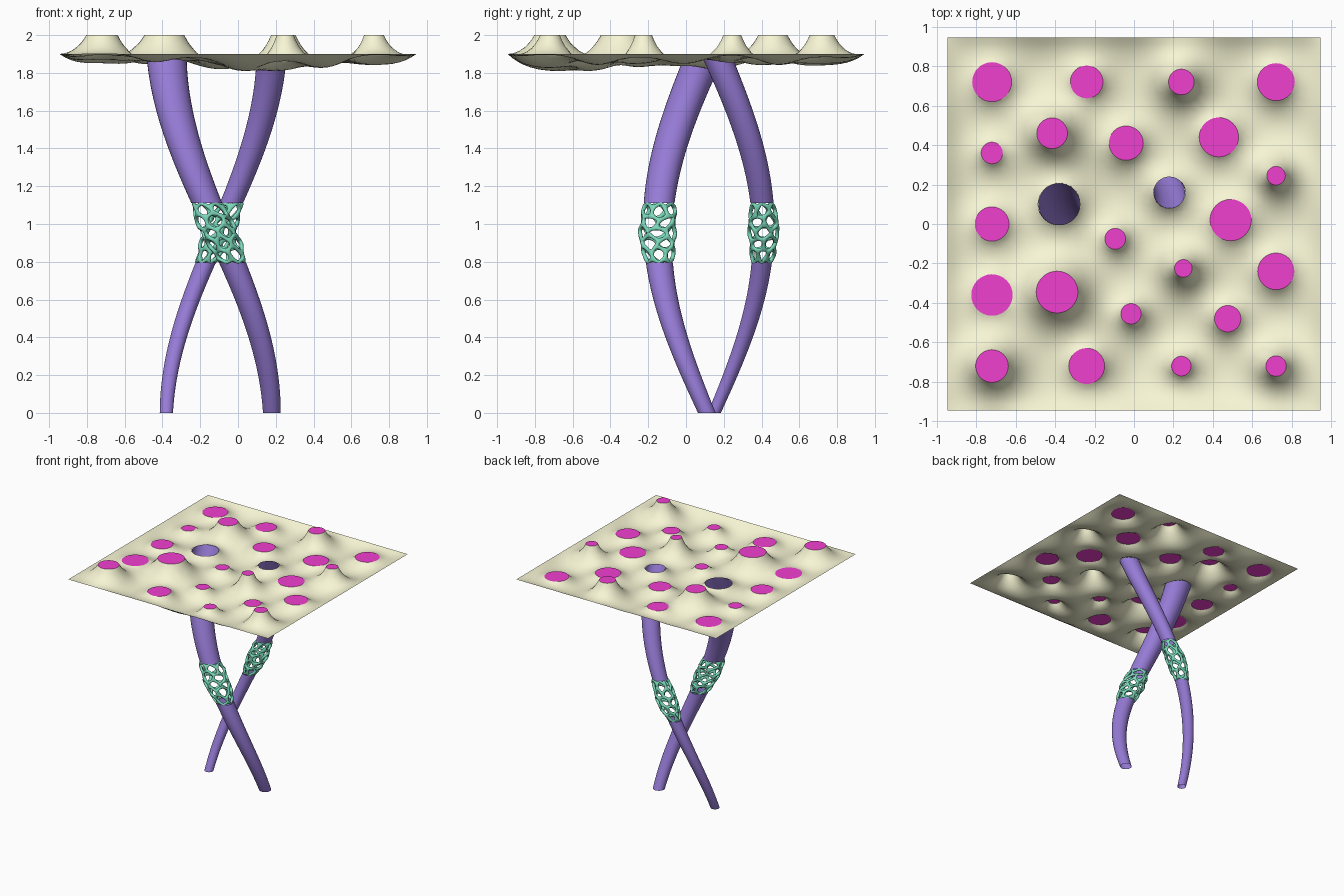
import bpy, bmesh, math, random
from mathutils import Vector
from mathutils.geometry import delaunay_2d_cdt

if "Cube" in bpy.data.objects:
    bpy.data.objects.remove(bpy.data.objects["Cube"])

random.seed(4)
HALF, EDGE_Z, PEAK_Z, SAG_Z = 0.945, 1.9, 2.0, 1.81
SEG = 32


def material(name, rgb):
    m = bpy.data.materials.new(name)
    m.diffuse_color = (*rgb, 1)
    m.use_nodes = True
    m.node_tree.nodes["Principled BSDF"].inputs["Base Color"].default_value = m.diffuse_color
    return m


YELLOW = material("pale_yellow", (0.93, 0.92, 0.66))
MAGENTA = material("magenta", (0.88, 0.05, 0.63))
PURPLE = material("purple", (0.31, 0.20, 0.68))
GREEN = material("green", (0.20, 0.70, 0.50))


def add_object(name, bm, mat, smooth=True):
    me = bpy.data.meshes.new(name)
    for f in bm.faces:
        f.smooth = smooth
    bm.to_mesh(me)
    bm.free()
    me.materials.append(mat)
    ob = bpy.data.objects.new(name, me)
    bpy.context.collection.objects.link(ob)
    return ob


# Discs held level with the sheet edge, and discs pushed up into peaks (x, y, radius)
LEVEL = [(-.72, .72, .10), (-.24, .72, .083), (.72, .72, .095), (-.72, .36, .055),
         (-.04, .41, .087), (.43, .44, .10), (-.72, 0, .087), (-.095, -.075, .053),
         (.49, .02, .105), (-.72, -.36, .105), (.72, -.24, .093), (-.015, -.455, .052),
         (.475, -.48, .067), (-.24, -.72, .091), (.24, -.72, .05)]
RAISED = [(.24, .72, .065), (-.415, .46, .078), (.72, .245, .047), (-.39, -.345, .106),
          (.25, -.225, .045), (-.72, -.72, .083), (.72, -.72, .052)]
COLUMN_TOPS = [(-.38, .10, .106), (.18, .16, .08)]
rings = [(c, EDGE_Z) for c in LEVEL + COLUMN_TOPS] + [(c, PEAK_Z) for c in RAISED]


def circle(x, y, r):
    return [Vector((x + r * math.cos(2 * math.pi * i / SEG),
                    y + r * math.sin(2 * math.pi * i / SEG))) for i in range(SEG)]


# Sheet: triangulate the square around all the rings
pts, fixed, cons = [], [], []
for c, z in rings:
    b = len(pts)
    pts += circle(*c)
    fixed += [z] * SEG
    cons += [(b + i, b + (i + 1) % SEG) for i in range(SEG)]
    for k in (0.012, 0.028):                      # finer bands next to each ring
        pts += circle(c[0], c[1], c[2] + k)
        fixed += [None] * SEG
N = 60
for i in range(N + 1):
    for j in range(N + 1):
        p = Vector((-HALF + 2 * HALF * i / N, -HALF + 2 * HALF * j / N))
        edge = i in (0, N) or j in (0, N)
        if edge or all(math.hypot(p.x - c[0], p.y - c[1]) > c[2] + .04 for c, _ in rings):
            pts.append(p)
            fixed.append(EDGE_Z if edge else None)
vo, _, tris, orig, _, _ = delaunay_2d_cdt(pts, cons, [], 0, 1e-6)
fix = [next((fixed[k] for k in o if fixed[k] is not None), None) for o in orig]


def in_ring(t):
    m = (vo[t[0]] + vo[t[1]] + vo[t[2]]) / 3
    return any(math.hypot(m.x - c[0], m.y - c[1]) < c[2] * .995 for c, _ in rings)


tris = [t for t in tris if not in_ring(t)]

# Sheet: relax as a pinned membrane sagging under its own weight
nbr = [{} for _ in vo]
area = [0.0] * len(vo)
for t in tris:
    for k in range(3):
        a, b, c = t[k], t[(k + 1) % 3], t[(k + 2) % 3]
        u, v = vo[a] - vo[c], vo[b] - vo[c]
        cr = abs(u.x * v.y - u.y * v.x)
        w = .5 * u.dot(v) / max(cr, 1e-9)
        nbr[a][b] = nbr[a].get(b, 0) + w
        nbr[b][a] = nbr[b].get(a, 0) + w
        area[a] += cr / 6
h = [EDGE_Z if f is None else f for f in fix]
s = [0.0] * len(vo)
free = [(i, list(nbr[i].items()), sum(nbr[i].values())) for i in range(len(vo))
        if fix[i] is None and sum(nbr[i].values()) > 1e-6]
for _ in range(160):
    for i, ns, tot in free:
        a = b = 0.0
        for j, w in ns:
            a += w * h[j]
            b += w * s[j]
        h[i] += 1.6 * (a / tot - h[i])
        s[i] += 1.6 * ((b + area[i]) / tot - s[i])
load = min((h[i] - SAG_Z) / s[i] for i, _, _ in free if s[i] > 1e-6)
bm = bmesh.new()
vs = [bm.verts.new((p.x, p.y, h[i] - load * s[i])) for i, p in enumerate(vo)]
for t in tris:
    bm.faces.new([vs[k] for k in t])
bmesh.ops.delete(bm, geom=[v for v in bm.verts if not v.link_faces], context='VERTS')
bmesh.ops.recalc_face_normals(bm, faces=bm.faces)
if sum(f.normal.z for f in bm.faces) < 0:
    bmesh.ops.reverse_faces(bm, faces=bm.faces)
add_object("canopy_sheet", bm, YELLOW)

# Flat discs closing the rings
bm = bmesh.new()
for group, z in ((LEVEL, EDGE_Z), (RAISED, PEAK_Z)):
    for c in group:
        bm.faces.new([bm.verts.new((p.x, p.y, z)) for p in circle(*c)])
add_object("canopy_discs", bm, MAGENTA, False)


# Columns: two tapering tubes making half a turn around each other
def centre(z, side):
    a = .07 + z / EDGE_Z * (math.pi - .17)
    return -.10 + side * .28 * math.cos(a), .13 - side * .28 * math.sin(a)


def tube(name, side, r0, r1, z0, z1, steps=24):
    bm = bmesh.new()
    prev = None
    for k in range(steps + 1):
        z = z0 + (z1 - z0) * k / steps
        x, y = centre(z, side)
        ring = [bm.verts.new((p.x, p.y, z)) for p in circle(x, y, r0 + (r1 - r0) * z / EDGE_Z)]
        if prev:
            for i in range(SEG):
                j = (i + 1) % SEG
                bm.faces.new((prev[i], prev[j], ring[j], ring[i]))
        prev = ring
    add_object(name, bm, PURPLE)


# Lattice sleeve: irregular honeycomb of thin struts bulging round the gap
def lattice(name, side, r0, r1, z0, z1, cells=6, rows=6):
    bm = bmesh.new()
    skin = bm.verts.layers.skin.verify()
    n, grid = 2 * cells, {}
    dz = (z1 - z0) / (rows - .6)
    for j in range(rows):
        for i in range(n):
            end = j in (0, rows - 1)
            t = (j + .2 + (.2 if (i + j) % 2 else -.2) - .0) * dz
            t += 0 if end else random.uniform(-.22, .22) * dz
            z = min(max(z0 + t, z0), z1)
            a = 2 * math.pi * (i + random.uniform(-.3, .3)) / n
            x, y = centre(z, side)
            r = r0 + (r1 - r0) * z / EDGE_Z - .008
            r += .026 * math.sin(math.pi * (z - z0) / (z1 - z0)) ** .7 + random.uniform(-.004, .004)
            v = bm.verts.new((x + r * math.cos(a), y + r * math.sin(a), z))
            v[skin].radius = (.0105, .0105)
            grid[i, j] = v
    for (i, j), v in grid.items():
        bm.edges.new((v, grid[(i + 1) % n, j]))
        if (i + j) % 2 and j + 1 < rows:
            bm.edges.new((v, grid[i, j + 1]))
    grid[0, 0][skin].use_root = True
    ob = add_object(name, bm, GREEN)
    ob.modifiers.new("struts", 'SKIN').use_smooth_shade = True
    sub = ob.modifiers.new("round", 'SUBSURF')
    sub.levels = sub.render_levels = 2


for name, side, r0, r1 in (("front_column", 1, .047, .106), ("rear_column", -1, .035, .08)):
    tube(name + "_lower", side, r0, r1, 0, .795)
    tube(name + "_upper", side, r0, r1, 1.11, EDGE_Z)
    lattice(name + "_lattice", side, r0, r1, .795, 1.11)
